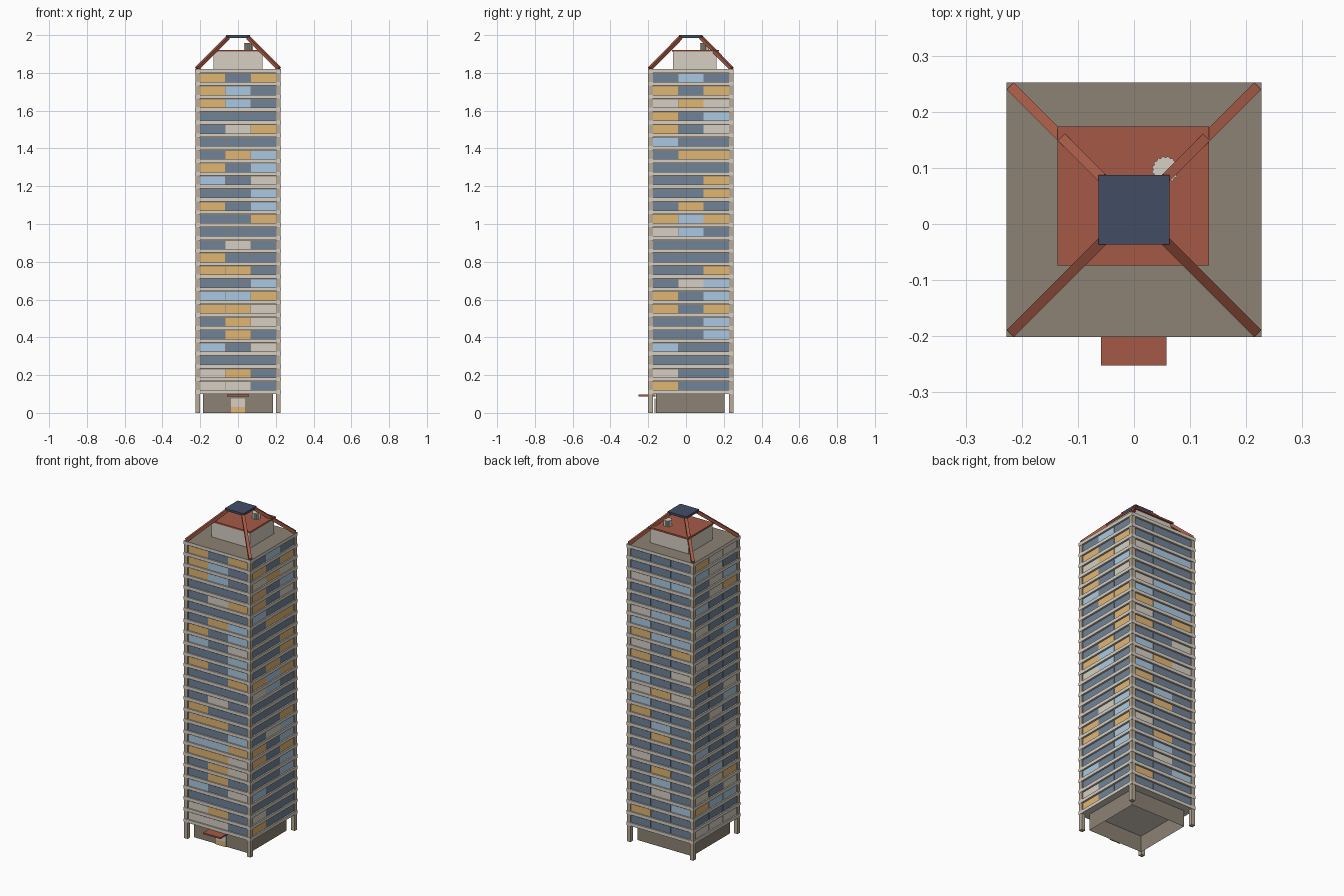
import bpy, bmesh, math, random
from mathutils import Vector, Matrix

if "Cube" in bpy.data.objects:
    bpy.data.objects.remove(bpy.data.objects["Cube"])

random.seed(4)
CY = 0.0255           # tower centre in y
W = 0.227             # tower half width
FLOORS, PITCH, BASE = 25, 0.068, 0.1
BAND = 0.02
CORE = 0.216          # half width of the recessed core


def mat(name, rgb):
    m = bpy.data.materials.new(name)
    lin = [((c / 255 + 0.055) / 1.055) ** 2.4 for c in rgb]
    m.diffuse_color = (*lin, 1)
    m.use_nodes = True
    m.node_tree.nodes["Principled BSDF"].inputs["Base Color"].default_value = m.diffuse_color
    return m


LIGHT = mat("pale concrete", (214, 207, 195))
STONE = mat("stone", (184, 171, 152))
TAUPE = mat("taupe", (140, 130, 115))
RED = mat("brick red", (165, 90, 70))
NAVY = mat("navy", (66, 77, 101))
GOLD = mat("gold window", (226, 182, 114))
SLATE = mat("slate window", (113, 131, 152))
SKY = mat("sky window", (170, 201, 226))


def box(bm, lo, hi, idx=0):
    lo, hi = Vector(lo), Vector(hi)
    m = Matrix.Translation((lo + hi) / 2) @ Matrix.Diagonal((*(hi - lo), 1))
    geo = bmesh.ops.create_cube(bm, size=1, matrix=m)
    for f in {f for v in geo["verts"] for f in v.link_faces}:
        f.material_index = idx


def finish(name, bm, *mats):
    me = bpy.data.meshes.new(name)
    bm.normal_update()
    bm.to_mesh(me)
    bm.free()
    for m in mats:
        me.materials.append(m)
    ob = bpy.data.objects.new(name, me)
    bpy.context.collection.objects.link(ob)
    return ob


def block(name, lo, hi, m):
    bm = bmesh.new()
    box(bm, lo, hi)
    return finish(name, bm, m)


TOP = BASE + FLOORS * PITCH + BAND

# floor slabs: pale, with a taupe roof surface
bm = bmesh.new()
for k in range(FLOORS + 1):
    z = BASE + k * PITCH
    box(bm, (-W, CY - W, z), (W, CY + W, z + BAND))
bm.normal_update()
for f in bm.faces:
    if f.normal.z > 0.5 and f.calc_center_median().z > TOP - 0.01:
        f.material_index = 1
finish("floor_slabs", bm, LIGHT, TAUPE)

# core behind the windows
block("window_core", (-CORE, CY - CORE, BASE + 0.01), (CORE, CY + CORE, TOP - 0.01), TAUPE)

# corner columns down to the ground, just inside the slab edges
bm = bmesh.new()
for sx in (-1, 1):
    for sy in (-1, 1):
        x, y = sx * (W - 0.0135), CY + sy * (W - 0.0135)
        box(bm, (x - 0.012, y - 0.012, 0), (x + 0.012, y + 0.012, TOP - 0.005))
finish("corner_columns", bm, STONE)

# window panes, top floor first (G gold, S slate, L sky, B blind)
FRONT = ("GSG GLS GLS SSS SBG SSS SGL GSL LSB SSL GSL SSG SSS SBS GSS "
         "GGS SSL LLG GGB SGB SGS LSB SSS BGS BBS").split()
RIGHT = ("SLS GSG BGB GSL GSB LSS SGG SSS SSG SSG SGS GLG BLS SSS SSS "
         "SSG SBL GSL GSG SSL SSL LSS SSS BSS GSS").split()


def random_rows():
    return ["".join(random.choices("SGLB", (56, 17, 14, 13), k=3)) for _ in range(FLOORS)]


sides = (("front", FRONT), ("right", RIGHT), ("back", random_rows()), ("left", random_rows()))
for s, (side, rows) in enumerate(sides):
    bm = bmesh.new()
    for r, row in enumerate(rows):
        z = BASE + (FLOORS - 1 - r) * PITCH + BAND
        for c, key in enumerate(row):
            x = -0.202 + c * 0.1347
            box(bm, (x + 0.001, -CORE - 0.003, z - 0.001),
                (x + 0.1337, -CORE + 0.002, z + PITCH - BAND - 0.005), "GSLB".index(key))
    turn = Matrix.Translation((0, CY, 0)) @ Matrix.Rotation(s * math.pi / 2, 4, 'Z')
    bmesh.ops.transform(bm, matrix=turn, verts=bm.verts)
    finish(side + "_windows", bm, GOLD, SLATE, SKY, LIGHT)

# ground floor lobby, open underneath
bm = bmesh.new()
box(bm, (-0.185, -0.16, 0), (0.185, 0.205, BASE + 0.002))
bm.normal_update()
bmesh.ops.delete(bm, geom=[f for f in bm.faces if abs(f.normal.z) > 0.5], context='FACES_ONLY')
finish("lobby_walls", bm, TAUPE)

# entrance door and canopy
block("door_upper", (-0.038, -0.167, 0.03), (0.036, -0.1603, 0.076), LIGHT)
block("door_lower", (-0.038, -0.167, 0), (0.036, -0.1603, 0.03), GOLD)
block("entrance_canopy", (-0.059, -0.2525, 0.088), (0.058, -0.1603, 0.097), RED)

# rooftop plant room with flat red roof
block("plant_room", (-0.131, -0.07, TOP - 0.002), (0.131, 0.162, 1.914), LIGHT)
block("plant_room_roof", (-0.136, -0.074, 1.912), (0.134, 0.174, 1.922), RED)

# ribbed vent on the plant room roof
bm = bmesh.new()
n = 32
ring = [bm.verts.new((0.056 + r * math.cos(a), 0.097 + r * math.sin(a), 1.92))
        for i in range(n) for r, a in [(0.0245 if i % 2 else 0.0215, math.tau * i / n)]]
face = bm.faces.new(ring)
ext = bmesh.ops.extrude_face_region(bm, geom=[face])
bmesh.ops.translate(bm, vec=(0, 0, 0.038),
                    verts=[g for g in ext["geom"] if isinstance(g, bmesh.types.BMVert)])
bmesh.ops.recalc_face_normals(bm, faces=bm.faces)
finish("roof_vent", bm, LIGHT)

# four sloping struts rising to the cap
bm = bmesh.new()
for sx in (-1, 1):
    for sy in (-1, 1):
        a = Vector((sx * 0.217, CY + sy * 0.217, TOP + 0.002))
        b = Vector((sx * 0.054, CY + sy * 0.054, 1.987))
        d = (b - a).normalized()
        side = d.cross(Vector((0, 0, 1))).normalized()
        rot = Matrix((side, side.cross(d) * -1, d)).transposed().to_4x4()
        m = Matrix.Translation((a + b) / 2) @ rot @ Matrix.Diagonal((0.018, 0.018, (b - a).length, 1))
        bmesh.ops.create_cube(bm, size=1, matrix=m)
bmesh.ops.recalc_face_normals(bm, faces=bm.faces)
finish("roof_struts", bm, RED)

# square cap on top
block("top_cap", (-0.063, CY - 0.062, 1.986), (0.063, CY + 0.062, 2.0), NAVY)
